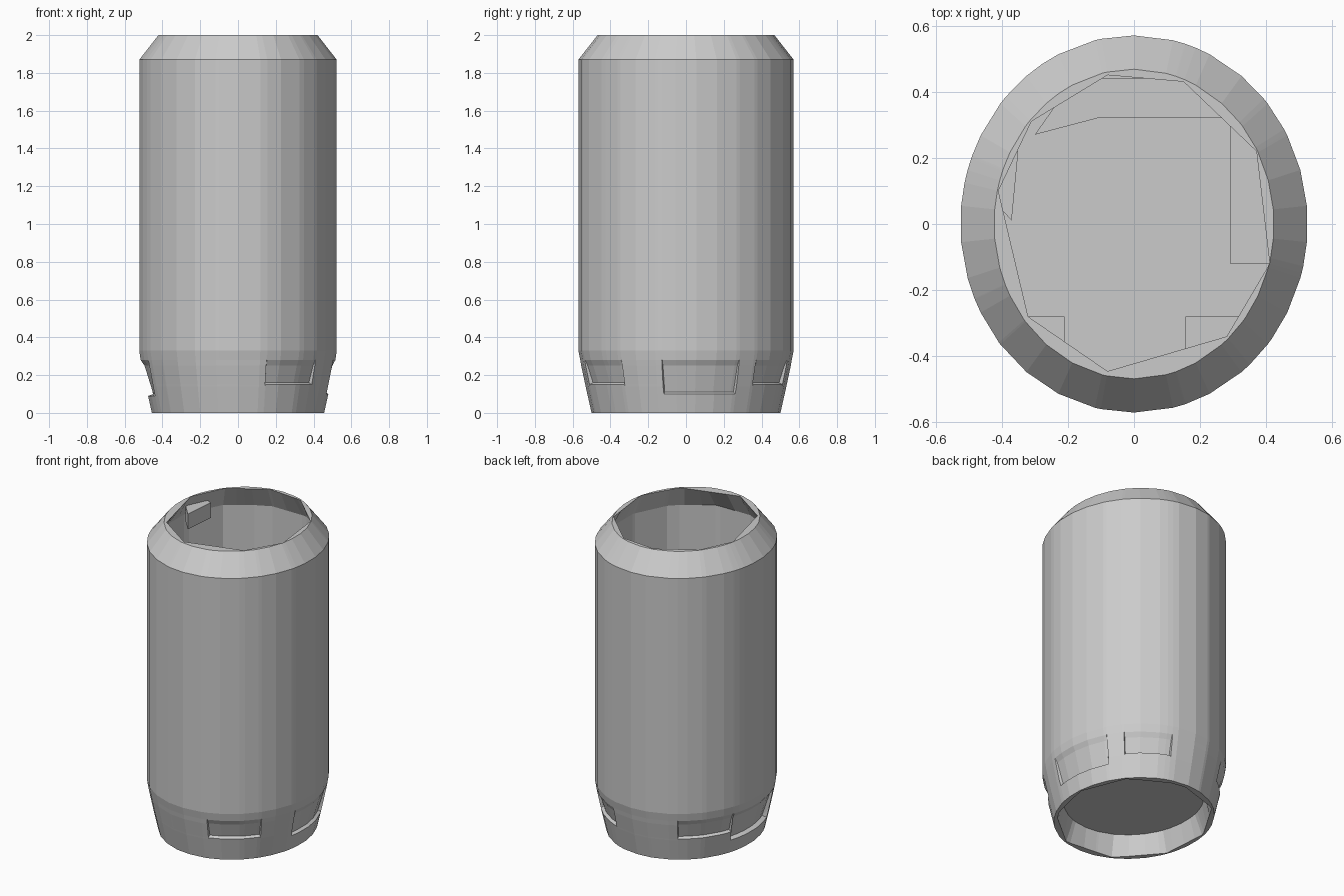
import bpy, bmesh, math

if "Cube" in bpy.data.objects:
    bpy.data.objects.remove(bpy.data.objects["Cube"])

RX, RY = 0.525, 0.57          # half widths of the oval body
MOUTH = [(-0.08, 0.45), (0.15, 0.43), (0.37, 0.22), (0.41, -0.12), (0.28, -0.34),
         (-0.08, -0.445), (-0.32, -0.28), (-0.41, 0.1), (-0.31, 0.31)]
# Notches around the foot: start degrees, end degrees, ledge height, depth
NOTCHES = [(-74, -40, 0.15, 0.02), (-14, 32, 0.10, 0.02), (44, 74, 0.15, 0.02),
           (120, 157, 0.15, 0.02), (158, 205, 0.09, 0.03)]


def angle(p):
    return math.atan2(p[1], p[0]) % (2 * math.pi)


def oval(rx, ry, a, z):
    r = 1 / math.hypot(math.cos(a) / rx, math.sin(a) / ry)
    return (r * math.cos(a), r * math.sin(a), z)


def on_polygon(poly, a, z):
    """Point where the ray at angle a leaves a convex polygon around the origin."""
    dx, dy = math.cos(a), math.sin(a)
    best = 9.0
    for (x1, y1), (x2, y2) in zip(poly, poly[1:] + poly[:1]):
        nx, ny = y2 - y1, x1 - x2
        d = nx * x1 + ny * y1
        if d < 0:
            nx, ny, d = -nx, -ny, -d
        k = nx * dx + ny * dy
        if k > 1e-6:
            best = min(best, d / k)
    return (best * dx, best * dy, z)


def notch_at(a):
    """Ledge height and depth of the foot notch at angle a."""
    deg = math.degrees(a)
    for lo, hi, z, cut in NOTCHES:
        if lo <= deg <= hi or lo <= deg - 360 <= hi:
            return z, cut
    return 0.14, 0.0


def add_object(name, bm):
    bmesh.ops.recalc_face_normals(bm, faces=bm.faces)
    mesh = bpy.data.meshes.new(name)
    bm.to_mesh(mesh)
    bm.free()
    obj = bpy.data.objects.new(name, mesh)
    bpy.context.collection.objects.link(obj)
    return obj


def prism(name, outline, z0, z1):
    bm = bmesh.new()
    low = [bm.verts.new((x, y, z0)) for x, y in outline]
    high = [bm.verts.new((x, y, z1)) for x, y in outline]
    bm.faces.new(low)
    bm.faces.new(high)
    n = len(outline)
    for i in range(n):
        j = (i + 1) % n
        bm.faces.new((low[i], low[j], high[j], high[i]))
    return add_object(name, bm)


# Angles: even oval facets, mouth corners and sharp notch sides
angles = [2 * math.pi * (i + 0.5) / 30 for i in range(30)]
angles += [angle(p) for p in MOUTH]
for lo, hi, _, _ in NOTCHES:
    for d in (lo - 0.3, lo + 0.01, hi - 0.01, hi + 0.3):
        angles.append(math.radians(d) % (2 * math.pi))
angles.sort()

# Faceted inner wall and foot opening
wall = [oval(0.485, 0.53, math.radians(15 + 30 * i), 0)[:2] for i in range(12)]
foot = [oval(0.45, 0.492, math.radians(5 + 40 * i), 0)[:2] for i in range(9)]


def section(a):
    z, cut = notch_at(a)
    grow = 0.225 * z                                    # outward slope of the foot
    return [
        oval(0.40, 0.44, a, 0.13),                      # underside of floor
        on_polygon(foot, a, 0.0),
        oval(0.458, 0.50, a, 0.0),
        oval(0.458 + grow, 0.50 + grow, a, z),
        oval(0.46 + grow - cut, 0.502 + grow - cut, a, z + 0.01),   # notch ledge
        oval(0.512 - cut * 0.5, 0.555 - cut * 0.5, a, 0.25),
        oval(0.518, 0.56, a, 0.28),
        oval(RX, RY, a, 0.33),
        oval(RX, RY, a, 1.87),
        oval(0.423, 0.468, a, 2.0),
        on_polygon(MOUTH, a, 2.0),
        on_polygon(wall, a, 1.86),
        on_polygon(wall, a, 0.32),
        oval(0.43, 0.47, a, 0.2),                       # top of floor
    ]


# Can body: outer wall, shoulder, mouth, inner wall and floor in one shell
bm = bmesh.new()
cols = [[bm.verts.new(p) for p in section(a)] for a in angles]
for c, d in zip(cols, cols[1:] + cols[:1]):
    for k in range(len(c) - 1):
        bm.faces.new((c[k], d[k], d[k + 1], c[k + 1]))
bm.faces.new([c[0] for c in cols])
bm.faces.new([c[-1] for c in cols])
add_object("can_body", bm)

# Thick wedge under the mouth on the left
prism("left_wedge", [(-0.45, 0.1), (-0.37, 0.01), (-0.35, 0.22), (-0.4, 0.24)], 1.83, 1.93)

# Stepped blocks around the inner floor
for name, outline in [
        ("front_left_block", [(-0.35, -0.28), (-0.21, -0.28), (-0.21, -0.44), (-0.3, -0.37)]),
        ("front_right_block", [(0.155, -0.28), (0.33, -0.28), (0.28, -0.37), (0.155, -0.44)]),
        ("back_block", [(-0.3, 0.27), (-0.11, 0.32), (0.29, 0.32), (0.18, 0.44), (-0.18, 0.44)]),
        ("right_block", [(0.29, -0.12), (0.43, -0.12), (0.41, 0.18), (0.29, 0.3)])]:
    prism(name, outline, 0.16, 0.25)
